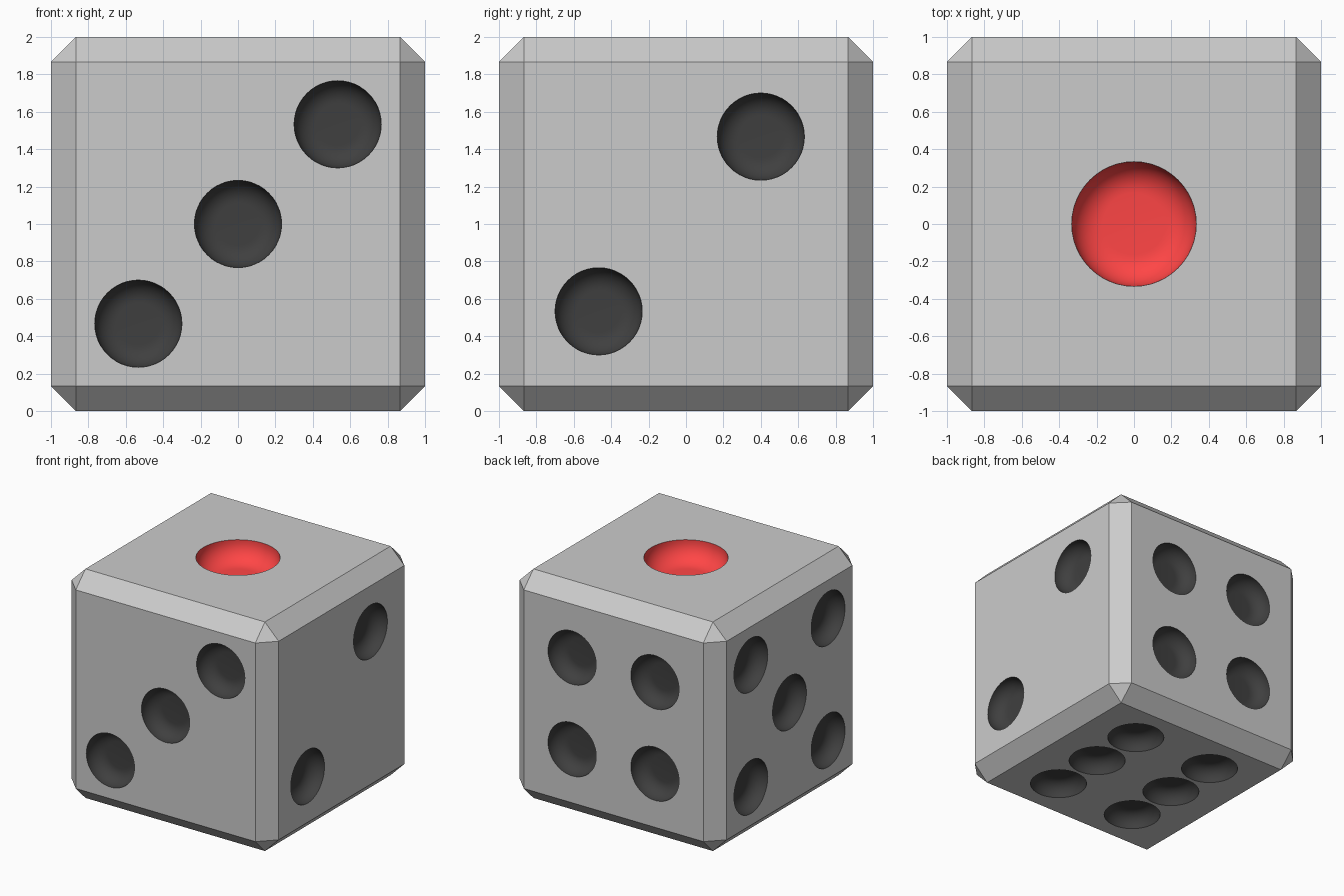
import bpy, bmesh, math
from mathutils import Vector, Matrix

if "Cube" in bpy.data.objects:
    bpy.data.objects.remove(bpy.data.objects["Cube"])

BEVEL, SEGS, ARC = 0.133, 48, 10


def material(name, rgb):
    m = bpy.data.materials.new(name)
    m.diffuse_color = (*rgb, 1)
    m.use_nodes = True
    m.node_tree.nodes["Principled BSDF"].inputs["Base Color"].default_value = m.diffuse_color
    return m


# Slot 0 is plain grey, shared slot order lets the boolean carry pip colours
slots = [None, material("black", (0.05, 0.05, 0.05)), material("red", (1.0, 0.06, 0.06))]


def new_object(name, bm):
    mesh = bpy.data.meshes.new(name)
    bm.to_mesh(mesh)
    bm.free()
    for m in slots:
        mesh.materials.append(m)
    ob = bpy.data.objects.new(name, mesh)
    bpy.context.collection.objects.link(ob)
    return ob


def add_bowl(bm, pos, normal, radius, slot):
    """Round bowl with a filleted flat floor, poking slightly out of the face."""
    f = radius / 2
    prof = [(radius - f + f * math.sin(a), -0.01 - f * math.cos(a))
            for a in (math.pi / 2 * i / ARC for i in range(ARC + 1))]
    prof.append((radius, 0.05))
    n = Vector(normal)
    mat = Matrix.Translation(pos) @ n.to_track_quat('Z', 'Y').to_matrix().to_4x4()
    rings = [[bm.verts.new(mat @ Vector((r * math.cos(t), r * math.sin(t), h)))
              for t in (2 * math.pi * k / SEGS for k in range(SEGS))] for r, h in prof]
    faces = [bm.faces.new(rings[0][::-1]), bm.faces.new(rings[-1])]
    for lo, hi in zip(rings, rings[1:]):
        for k in range(SEGS):
            j = (k + 1) % SEGS
            faces.append(bm.faces.new((lo[k], lo[j], hi[j], hi[k])))
    for face in faces:
        face.smooth = True
        face.material_index = slot


# Chamfered cube body
bm = bmesh.new()
bmesh.ops.create_cube(bm, size=2, matrix=Matrix.Translation((0, 0, 1)))
bmesh.ops.bevel(bm, geom=bm.edges[:], offset=BEVEL, segments=1, affect='EDGES')
die = new_object("die_body", bm)

# Pip layouts per face: outward normal, horizontal axis, vertical axis, positions
X, Y, Z = Vector((1, 0, 0)), Vector((0, 1, 0)), Vector((0, 0, 1))
a, b = 0.533, 0.4
corners = lambda s: [(u, v) for u in (-s, s) for v in (-s, s)]
layouts = [
    (Z, X, Y, [(0, 0)]),
    (X, Y, Z, [(-0.467, -0.467), (0.4, 0.467)]),
    (-Y, X, Z, [(-a, -a), (0, 0), (a, a)]),
    (Y, X, Z, corners(b)),
    (-X, Y, Z, corners(a) + [(0, 0)]),
    (-Z, X, Y, [(u, v) for u in (-b, b) for v in (-0.5, 0, 0.5)]),
]
bm = bmesh.new()
for normal, right, up, pips in layouts:
    single = len(pips) == 1
    for u, v in pips:
        pos = Z + normal + right * u + up * v
        add_bowl(bm, pos, normal, 0.333 if single else 0.233, 2 if single else 1)
bmesh.ops.recalc_face_normals(bm, faces=bm.faces[:])
cutter = new_object("pip_cutter", bm)
cutter.hide_render = True
cutter.hide_viewport = True

# Carve the pips
mod = die.modifiers.new("pips", 'BOOLEAN')
mod.operation = 'DIFFERENCE'
mod.solver = 'EXACT'
mod.material_mode = 'INDEX'
mod.object = cutter
